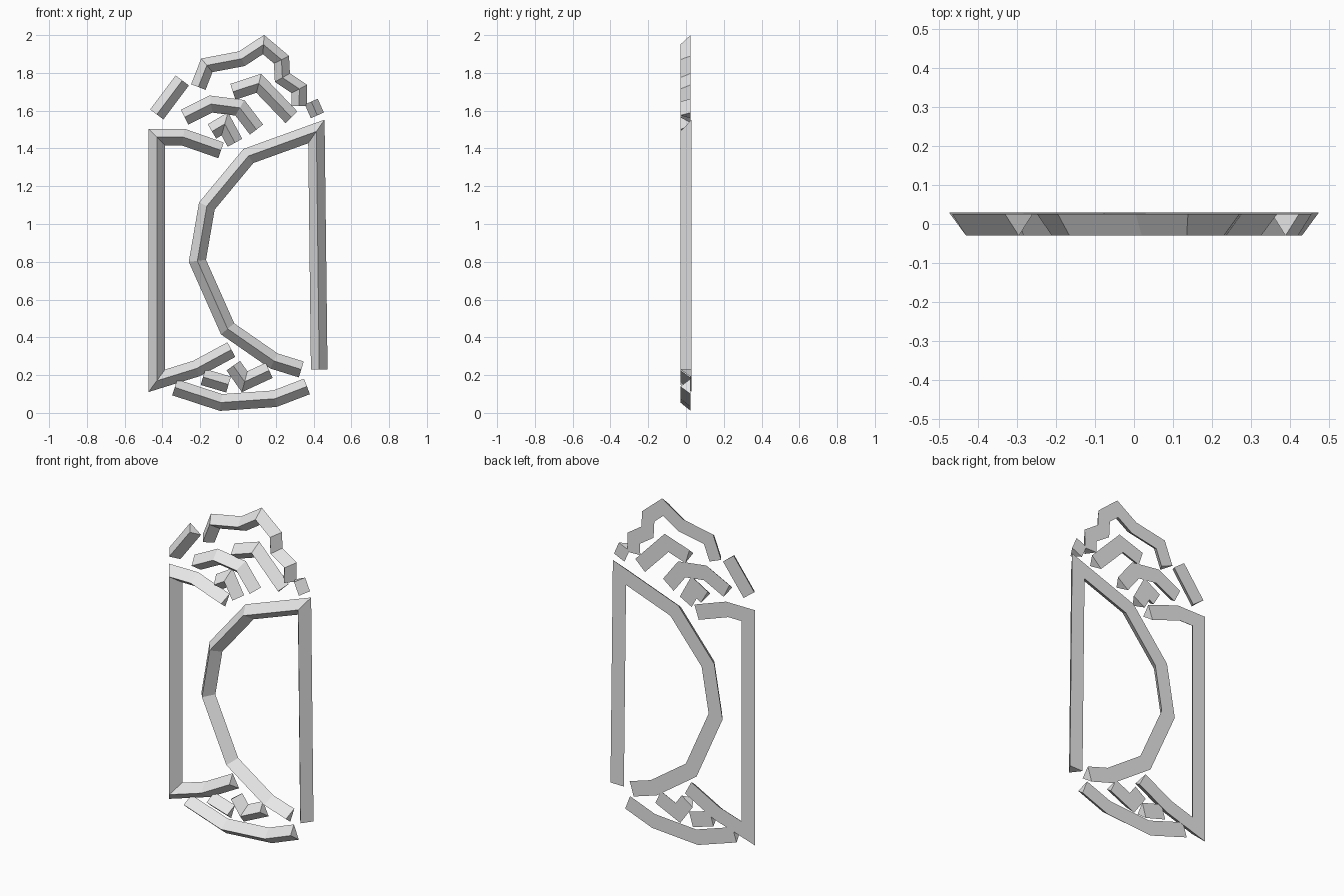
import bpy
import bmesh
from mathutils import Vector

cube = bpy.data.objects.get("Cube")
if cube:
    bpy.data.objects.remove(cube, do_unlink=True)

grey = bpy.data.materials.new("plain grey")
grey.use_nodes = True
grey.diffuse_color = (0.8, 0.8, 0.8, 1)
grey.node_tree.nodes["Principled BSDF"].inputs["Base Color"].default_value = (0.8, 0.8, 0.8, 1)

FRONT = -0.03


def moulding(name, path, width=0.088, back=0.025):
    """Mitred strip along an (x, z) path: flat back, sharp ridge in front."""
    pts = [Vector(p) for p in path]
    dirs = [(b - a).normalized() for a, b in zip(pts, pts[1:])]
    bm = bmesh.new()
    rings = []
    for i, p in enumerate(pts):
        d0 = dirs[max(i - 1, 0)]
        d1 = dirs[min(i, len(dirs) - 1)]
        n0 = Vector((-d0.y, d0.x))
        n1 = Vector((-d1.y, d1.x))
        mitre = (n0 + n1).normalized()
        off = mitre * (width / 2 / mitre.dot(n0))
        a, b = p + off, p - off
        rings.append([bm.verts.new((a.x, back, a.y)),
                      bm.verts.new((p.x, FRONT, p.y)),
                      bm.verts.new((b.x, back, b.y))])
    for r, s in zip(rings, rings[1:]):
        for k in range(3):
            j = (k + 1) % 3
            bm.faces.new((r[k], r[j], s[j], s[k]))
    bm.faces.new(rings[0])
    bm.faces.new(rings[-1])
    bmesh.ops.recalc_face_normals(bm, faces=bm.faces)
    mesh = bpy.data.meshes.new(name)
    bm.to_mesh(mesh)
    bm.free()
    mesh.materials.append(grey)
    obj = bpy.data.objects.new(name, mesh)
    bpy.context.collection.objects.link(obj)
    return obj


# Large frame strips
moulding("bracket_frame", [(-.09, 1.39), (-.29, 1.46), (-.43, 1.46), (-.43, .17),
                           (-.22, .235), (-.035, .335)], back=0.03)
moulding("bow_frame", [(.43, .23), (.415, 1.49), (.055, 1.36), (-.165, 1.095),
                       (-.215, .805), (-.055, .445), (.19, .275), (.335, .23)], back=0.03)

# Lower ornaments
moulding("bottom_arc", [(-.335, .135), (-.09, .055), (.195, .075), (.365, .14)])
moulding("bottom_bar", [(-.185, .19), (-.05, .15)])
moulding("bottom_chevron", [(-.025, .25), (.035, .165), (.165, .225)])

# Upper ornaments
moulding("crown_strip", [(-.21, 1.725), (-.165, 1.84), (.02, 1.875), (.135, 1.95),
                         (.23, 1.87), (.235, 1.775), (.325, 1.715), (.323, 1.625)], width=0.082)
moulding("top_slanted_bar", [(-.43, 1.58), (-.295, 1.76)])
moulding("upper_hook", [(-.027, 1.70), (.11, 1.745), (.283, 1.565)])
moulding("middle_arch", [(-.283, 1.565), (-.143, 1.635), (.01, 1.615), (.098, 1.50)])
moulding("small_chevron", [(-.138, 1.49), (-.07, 1.53), (-.016, 1.43)])
moulding("small_stub", [(.388, 1.648), (.42, 1.575)], width=0.075)
